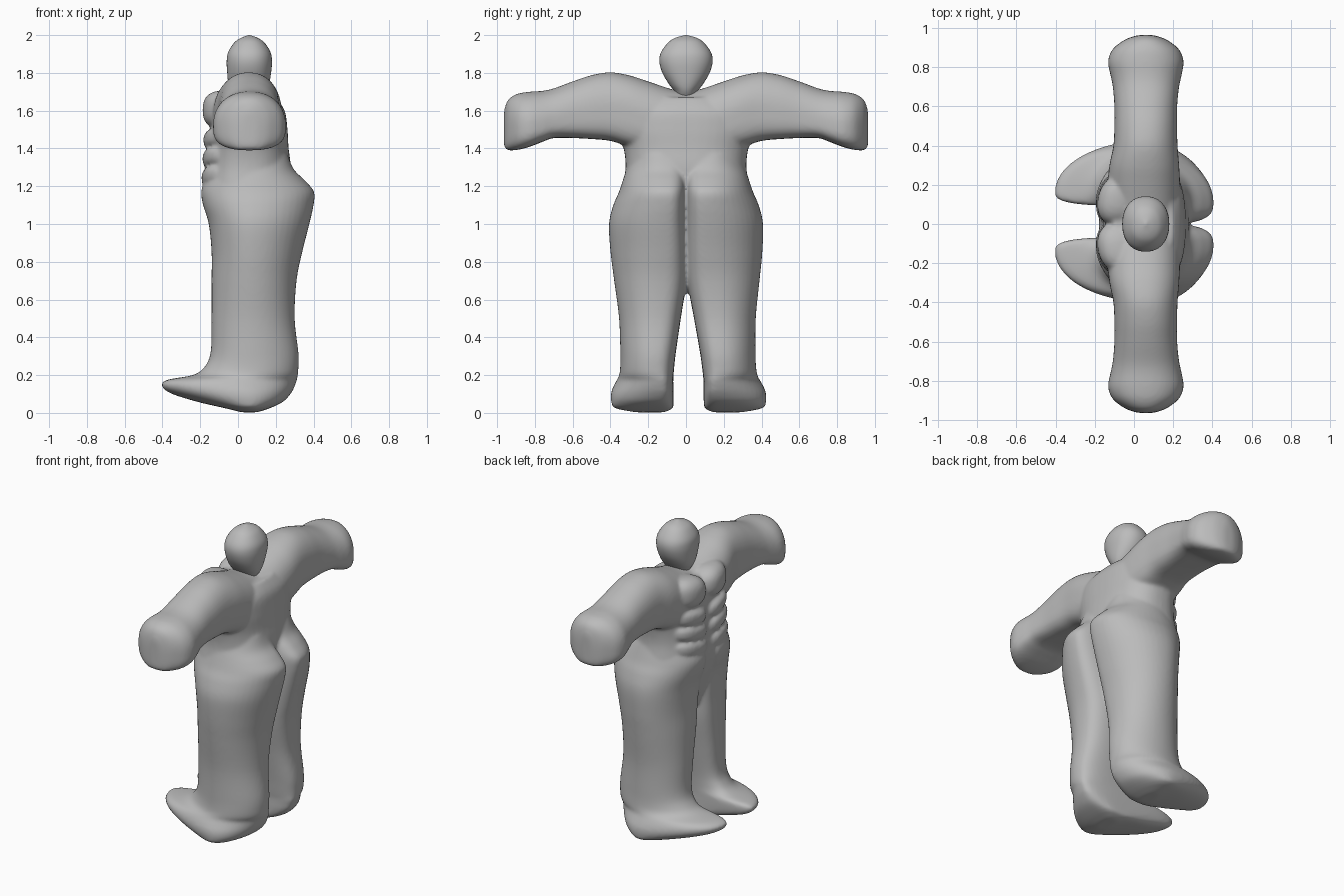
import bpy, bmesh, math
from mathutils import Vector

skin = bpy.data.materials.new("grey clay")
skin.diffuse_color = (0.5, 0.5, 0.5, 1)


def spline(rows, steps=5):
    """Smooth Catmull-Rom interpolation of section rows."""
    out = []
    for i in range(len(rows) - 1):
        p0, p1, p2 = rows[max(i - 1, 0)], rows[i], rows[i + 1]
        p3 = rows[min(i + 2, len(rows) - 1)]
        for k in range(steps):
            t = k / steps
            out.append([b + .5 * t * (c - a + t * (2*a - 5*b + 4*c - d + t * (3*(b - c) + d - a)))
                        for a, b, c, d in zip(p0, p1, p2, p3)])
    return out + [list(rows[-1])]


def loft(bm, rows, place, n_lo, n_hi, count=48):
    """Rows: t, a0, a1, b0, b1, centre a, centre b. Superellipse rings, own radius per quadrant."""
    rings = []
    for t, a0, a1, b0, b1, ca, cb in spline(rows):
        ring = []
        for i in range(count):
            u = 2 * math.pi * i / count
            c, s = math.cos(u), math.sin(u)
            n = n_hi if s > 0 else n_lo
            ra = (a1 - ca) if c > 0 else (ca - a0)
            rb = (b1 - cb) if s > 0 else (cb - b0)
            a = ca + ra * math.copysign(abs(c) ** (2 / n), c)
            b = cb + rb * math.copysign(abs(s) ** (2 / n), s)
            ring.append(bm.verts.new(place(t, a, b)))
        rings.append(ring)
    for r, q in zip(rings, rings[1:]):
        for i in range(count):
            j = (i + 1) % count
            bm.faces.new((r[i], r[j], q[j], q[i]))
    bm.faces.new(rings[0])
    bm.faces.new(rings[-1])


def pad(bm, loc, size, n, tilt):
    """Rounded muscle block, rising outwards by tilt."""
    verts = bmesh.ops.create_icosphere(bm, subdivisions=4, radius=1)["verts"]
    for v in verts:
        k = sum(abs(c) ** n for c in v.co) ** (-1 / n)
        v.co = Vector([l + s * c * k for l, s, c in zip(loc, size, v.co)])
        v.co.z += tilt * (abs(v.co.y) - abs(loc[1]))
        v.co.x += 1.1 * max(0, abs(v.co.y) - .06) ** 2   # wrap around the trunk


def finish(name, bm):
    bmesh.ops.recalc_face_normals(bm, faces=bm.faces)
    for f in bm.faces:
        f.smooth = True
    me = bpy.data.meshes.new(name)
    bm.to_mesh(me)
    bm.free()
    ob = bpy.data.objects.new(name, me)
    bpy.context.collection.objects.link(ob)
    me.materials.append(skin)
    return ob


body = bmesh.new()

# torso: z, x range, y range
torso = [(.80, -.08, .12, -.08, .08, .03, 0), (.95, -.13, .2, -.24, .24, .04, 0),
         (1.08, -.165, .25, -.33, .33, .05, 0), (1.18, -.18, .275, -.335, .335, .05, 0),
         (1.3, -.165, .28, -.32, .32, .05, 0), (1.4, -.155, .268, -.33, .33, .05, 0),
         (1.5, -.15, .262, -.36, .36, .05, 0), (1.6, -.14, .247, -.35, .35, .05, 0),
         (1.67, -.10, .2, -.22, .22, .05, 0)]
loft(body, torso, lambda t, a, b: (a, b, t), 2.4, 2.4)

# leg with foot: z, x range, y range (inner, outer)
leg = [(.003, .02, .10, .13, .28, .06, .2), (.025, -.07, .17, .085, .39, .06, .18),
       (.06, -.22, .24, .08, .41, .05, .17), (.105, -.36, .282, .08, .41, .03, .15),
       (.145, -.405, .302, .08, .395, .0, .15), (.175, -.375, .312, .08, .378, .0, .15),
       (.2, -.24, .317, .078, .366, .06, .17), (.24, -.18, .32, .074, .36, .08, .18),
       (.32, -.145, .32, .064, .358, .08, .18), (.5, -.14, .30, .035, .362, .08, .17),
       (.7, -.14, .31, .002, .385, .08, .15), (.85, -.14, .34, -.004, .402, .08, .13),
       (1.0, -.155, .378, -.004, .408, .08, .12), (1.1, -.185, .4, -.004, .385, .08, .11),
       (1.17, -.195, .403, -.004, .355, .08, .11), (1.23, -.175, .355, -.004, .335, .08, .115),
       (1.29, -.14, .295, -.004, .315, .08, .12), (1.37, -.1, .262, -.004, .28, .08, .13)]
# arm with fist: y, x range, z range
arm = [(-.02, -.13, .23, 1.38, 1.695, .05, 1.5), (.08, -.135, .235, 1.38, 1.715, .05, 1.52),
       (.2, -.135, .235, 1.39, 1.755, .05, 1.56), (.3, -.125, .23, 1.41, 1.787, .05, 1.6),
       (.4, -.105, .222, 1.44, 1.803, .055, 1.61), (.5, -.1, .22, 1.45, 1.788, .06, 1.6),
       (.6, -.1, .22, 1.455, 1.755, .06, 1.58), (.7, -.108, .23, 1.455, 1.718, .06, 1.55),
       (.76, -.12, .243, 1.435, 1.705, .06, 1.53), (.83, -.132, .253, 1.408, 1.7, .06, 1.52),
       (.89, -.11, .23, 1.393, 1.69, .06, 1.52), (.935, -.055, .175, 1.39, 1.665, .06, 1.52),
       (.955, -.01, .13, 1.398, 1.63, .06, 1.5), (.964, .03, .09, 1.42, 1.59, .06, 1.5)]
for s in (-1, 1):
    loft(body, leg, lambda t, a, b: (a, s * b + .015 * max(0, 1 - t), t), 3, 2)
    loft(body, arm, lambda t, a, b: (a, s * t, b), 3.6, 2.2)
    # chest and stomach muscles
    pad(body, (-.09, s * .125, 1.605), (.1, .13, .1), 2.5, .05)
    for z, x in ((1.45, -.10), (1.35, -.105), (1.25, -.11)):
        pad(body, (x, s * .13, z), (.085, .13, .054), 3, .15)

body = finish("body", body)
mod = body.modifiers.new("fuse", "REMESH")
mod.mode, mod.voxel_size, mod.use_smooth_shade = "VOXEL", .01, True
mod = body.modifiers.new("soften", "SMOOTH")
mod.factor, mod.iterations = .5, 9

# head: z, x range, y range
head = [(1.66, 0, .12, -.05, .05, .06, 0), (1.70, -.03, .15, -.06, .06, .06, 0),
        (1.74, -.05, .165, -.09, .09, .06, 0), (1.8, -.057, .175, -.125, .125, .06, 0),
        (1.86, -.06, .18, -.141, .141, .06, 0), (1.91, -.052, .172, -.132, .132, .06, 0),
        (1.96, -.02, .14, -.095, .095, .06, 0), (1.985, .015, .105, -.058, .058, .06, 0),
        (2.0, .055, .065, -.006, .006, .06, 0)]
bm = bmesh.new()
loft(bm, head, lambda t, a, b: (a, b, t), 2.2, 2.2)
finish("head", bm)
